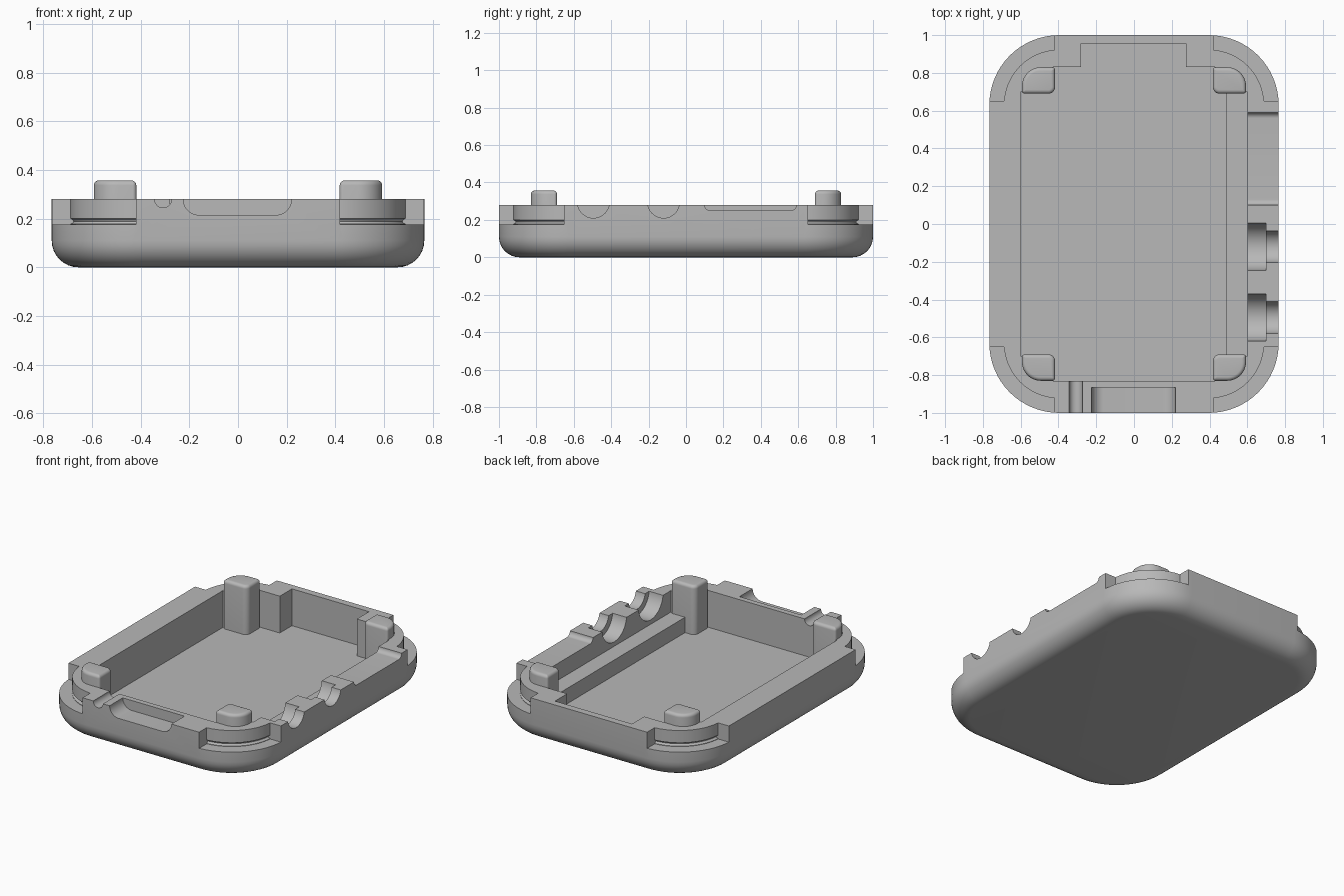
import bpy, bmesh, math

if "Cube" in bpy.data.objects:
    bpy.data.objects.remove(bpy.data.objects["Cube"])

grey = bpy.data.materials.new("case_grey")
grey.diffuse_color = (0.48, 0.48, 0.48, 1)
grey.use_nodes = True
grey.node_tree.nodes["Principled BSDF"].inputs["Base Color"].default_value = grey.diffuse_color


def rounded_rect(x0, x1, y0, y1, radii, inset=0.0, seg=12):
    """Outline with one radius per corner: ++, -+, --, +-."""
    x0, x1, y0, y1 = x0 + inset, x1 - inset, y0 + inset, y1 - inset
    pts = []
    corners = [(x1, y1, -1, -1), (x0, y1, 1, -1), (x0, y0, 1, 1), (x1, y0, -1, 1)]
    for i, (x, y, sx, sy) in enumerate(corners):
        r = max(radii[i] - inset, 0.002)
        for k in range(seg + 1):
            a = math.pi / 2 * (i + k / seg)
            pts.append((x + sx * r + r * math.cos(a), y + sy * r + r * math.sin(a)))
    return pts


def circle(cx, cy, r, n=48):
    return [(cx + r * math.cos(2 * math.pi * i / n),
             cy + r * math.sin(2 * math.pi * i / n)) for i in range(n)]


def loft(name, layers, axis="z"):
    """Solid through a list of (height, outline) along an axis."""
    bm = bmesh.new()
    place = {"z": lambda u, v, w: (u, v, w),
             "y": lambda u, v, w: (u, w, v),
             "x": lambda u, v, w: (w, u, v)}[axis]
    rings = [[bm.verts.new(place(u, v, w)) for u, v in pts] for w, pts in layers]
    n = len(rings[0])
    for a, b in zip(rings, rings[1:]):
        for i in range(n):
            j = (i + 1) % n
            bm.faces.new((a[i], a[j], b[j], b[i]))
    bm.faces.new(rings[0][::-1])
    bm.faces.new(rings[-1])
    bmesh.ops.recalc_face_normals(bm, faces=bm.faces[:])
    me = bpy.data.meshes.new(name)
    bm.to_mesh(me)
    bm.free()
    ob = bpy.data.objects.new(name, me)
    ob.data.materials.append(grey)
    bpy.context.collection.objects.link(ob)
    return ob


def prism(name, pts, w0, w1, axis="z"):
    return loft(name, [(w0, pts), (w1, pts)], axis)


def box(name, x0, x1, y0, y1, z0, z1):
    return prism(name, [(x0, y0), (x1, y0), (x1, y1), (x0, y1)], z0, z1)


def cut(ob, cutter, keep=False):
    m = ob.modifiers.new("cut", "BOOLEAN")
    m.operation, m.solver, m.object = "DIFFERENCE", "EXACT", cutter
    bpy.context.view_layer.objects.active = ob
    bpy.ops.object.modifier_apply(modifier=m.name)
    if not keep:
        bpy.data.objects.remove(cutter)


def smooth(ob):
    bpy.ops.object.select_all(action="DESELECT")
    ob.select_set(True)
    bpy.context.view_layer.objects.active = ob
    bpy.ops.object.shade_smooth_by_angle(angle=math.radians(30))


def shell(inset):
    return rounded_rect(-0.766, 0.766, -1, 1, [0.37] * 4, inset, 16)


# Outer tray with rounded bottom edge
F = 0.11
layers = []
for k in range(9):
    a = math.pi / 2 * k / 8
    layers.append((F * (1 - math.cos(a)), shell(F * (1 - math.sin(a)))))
tray = loft("tray", layers + [(0.28, shell(0))])

# Cavity with solid corners and a recess in the back wall
cavity = [(-0.6, -0.70), (-0.43, -0.70), (-0.43, -0.83), (0.43, -0.83),
          (0.43, -0.70), (0.6, -0.70), (0.6, 0.70), (0.43, 0.70), (0.43, 0.83),
          (0.275, 0.83), (0.275, 0.955), (-0.28, 0.955), (-0.28, 0.83),
          (-0.43, 0.83), (-0.43, 0.70), (-0.6, 0.70)]
cut(tray, prism("cavity_cutter", cavity, 0.04, 0.5))

# Stepped corner ledges with a snap groove at their foot
core = loft("ledge_core", [(z, shell(d)) for z, d in (
    (0.1, 0.077), (0.178, 0.077), (0.182, 0.086), (0.188, 0.09),
    (0.195, 0.086), (0.2, 0.077), (0.6, 0.077))])
for sx in (-1, 1):
    for sy in (-1, 1):
        xs, ys = sorted((sx * 0.42, sx * 0.9)), sorted((sy * 0.652, sy * 1.1))
        ledge = box("ledge_cutter", *xs, *ys, 0.175, 0.45)
        cut(ledge, core, keep=True)
        cut(tray, ledge)
bpy.data.objects.remove(core)

# Front wall: port recess and small round notch
cut(tray, prism("port_cutter", rounded_rect(-0.225, 0.22, 0.215, 0.5, [0.065] * 4),
                -1.1, -0.865, "y"))
cut(tray, prism("notch_cutter", circle(-0.308, 0.28, 0.035), -1.1, -0.8, "y"))

# Right wall: two stepped round sockets and a long shallow slot
for y in (-0.12, -0.495):
    cut(tray, prism("socket_cutter", circle(y, 0.295, 0.126), 0.57, 0.70, "x"))
    cut(tray, prism("socket_mouth_cutter", circle(y, 0.295, 0.085), 0.69, 0.8, "x"))
cut(tray, prism("slot_cutter", rounded_rect(0.10, 0.59, 0.25, 0.5, [0.03] * 4),
                0.57, 0.8, "x"))
smooth(tray)

# Raised shelf along the right wall
box("shelf", 0.49, 0.62, -0.7, 0.7, 0.02, 0.14)

# Corner posts with softened tops
R = 0.02
for sx, side in ((-1, "left"), (1, "right")):
    for sy, end in ((-1, "front"), (1, "back")):
        xs, ys = sorted((sx * 0.418, sx * 0.593)), sorted((sy * 0.69, sy * 0.83))
        radii = []
        for cx, cy in ((1, 1), (-1, 1), (-1, -1), (1, -1)):
            same = (cx == sx) + (cy == sy)
            radii.append((0.035, 0.015, 0.1)[same])
        rings = [(0.02, rounded_rect(*xs, *ys, radii))]
        for k in range(6):
            a = math.pi / 2 * k / 5
            rings.append((0.357 - R + R * math.sin(a),
                          rounded_rect(*xs, *ys, radii, R * (1 - math.cos(a)))))
        smooth(loft(f"{end}_{side}_post", rings))
